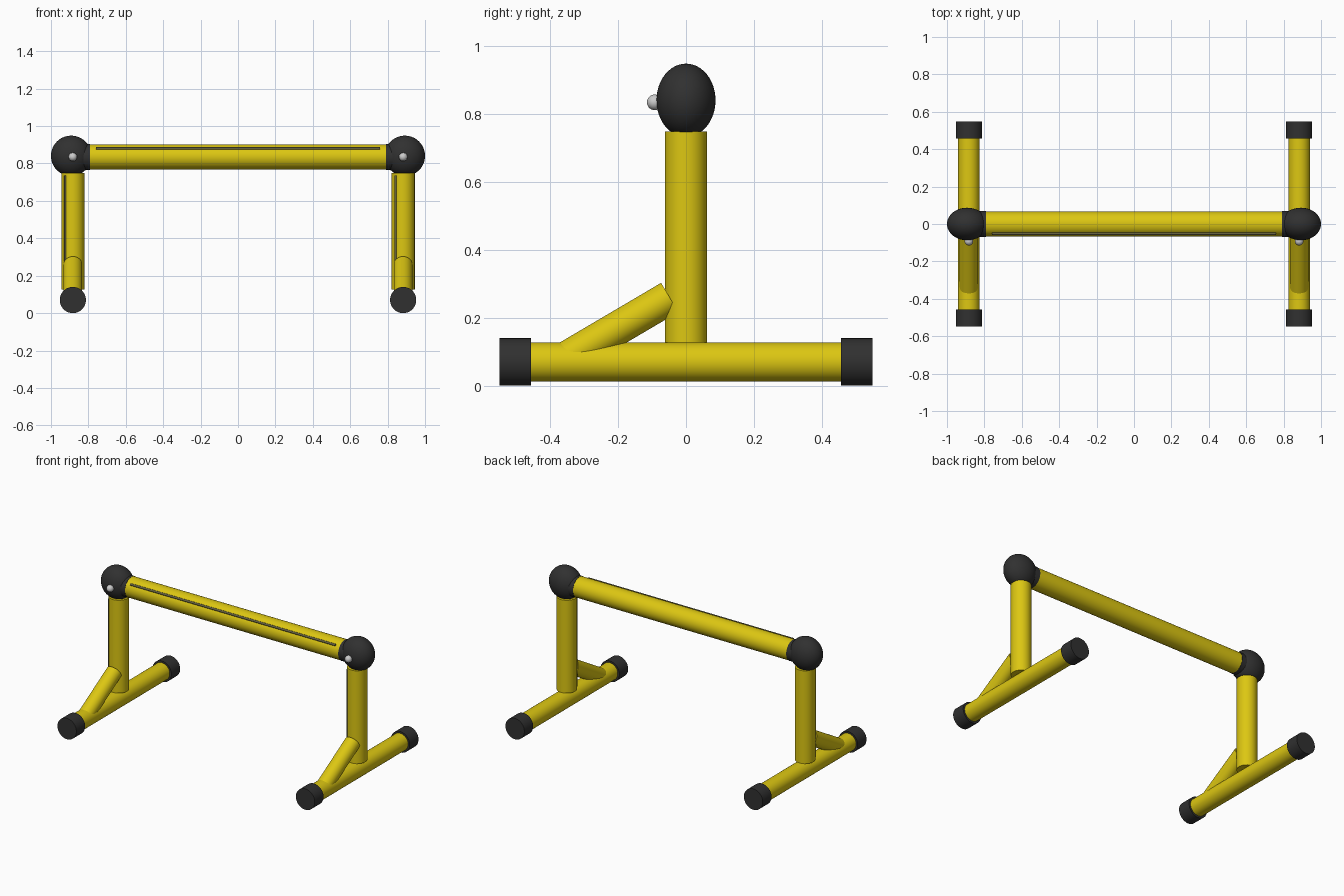
import bpy
import math
from mathutils import Vector

cube = bpy.data.objects.get("Cube")
if cube:
    bpy.data.objects.remove(cube, do_unlink=True)


def make_material(name, rgb):
    mat = bpy.data.materials.new(name)
    mat.use_nodes = True
    mat.diffuse_color = (*rgb, 1)
    mat.node_tree.nodes["Principled BSDF"].inputs["Base Color"].default_value = (*rgb, 1)
    return mat


YELLOW = make_material("yellow paint", (0.72, 0.57, 0.006))
BLACK = make_material("black rubber", (0.03, 0.03, 0.03))
STEEL = make_material("light steel", (0.6, 0.6, 0.6))
GROOVE = make_material("dark olive trim", (0.13, 0.12, 0.05))


def finish(name, mat):
    obj = bpy.context.object
    obj.name = name
    obj.data.materials.append(mat)
    bpy.ops.object.shade_smooth_by_angle(angle=math.radians(40))
    return obj


def tube(name, start, end, radius, mat, sides=48):
    """Closed cylinder between two points."""
    start, end = Vector(start), Vector(end)
    axis = end - start
    bpy.ops.mesh.primitive_cylinder_add(
        vertices=sides, radius=radius, depth=axis.length, location=(start + end) / 2,
        rotation=axis.to_track_quat("Z", "Y").to_euler())
    return finish(name, mat)


def ball(name, centre, radii, mat):
    bpy.ops.mesh.primitive_uv_sphere_add(segments=48, ring_count=24, radius=1, location=centre)
    bpy.context.object.scale = radii
    bpy.ops.object.transform_apply(location=False, rotation=False, scale=True)
    return finish(name, mat)


BAR_Z = 0.838
FOOT_Z = 0.073
SIDE_X = 0.883

# Top rail with its thin raised trim
tube("top_rail", (-0.8, 0, BAR_Z), (0.8, 0, BAR_Z), 0.067, YELLOW)
tube("rail_trim", (-0.76, -0.052, BAR_Z + 0.045), (0.76, -0.052, BAR_Z + 0.045),
     0.007, GROOVE, 12)

for side, s in (("left", 1), ("right", -1)):
    x = s * SIDE_X
    # Corner joint, collar and bolt
    ball(side + "_corner_joint", (s * 0.892, 0, 0.844), (0.108, 0.087, 0.108), BLACK)
    tube(side + "_rail_collar", (s * 0.79, 0, BAR_Z), (s * 0.86, 0, BAR_Z), 0.0685, BLACK)
    ball(side + "_bolt", (x, -0.092, BAR_Z), (0.023, 0.023, 0.023), STEEL)

    # Upright and its trim
    tube(side + "_upright", (x, 0, 0.13), (x, 0, 0.752), 0.062, YELLOW)
    tube(side + "_upright_trim", (x - 0.04, -0.047, 0.14), (x - 0.04, -0.047, 0.74),
         0.006, GROOVE, 12)

    # Diagonal brace
    tube(side + "_brace", (x, -0.364, 0.077), (x, -0.048, 0.263), 0.05, YELLOW)

    # Foot tube and end caps
    tube(side + "_foot", (x, -0.5, FOOT_Z), (x, 0.5, FOOT_Z), 0.058, YELLOW)
    for end, e in (("front", -1), ("back", 1)):
        tube(side + "_" + end + "_foot_cap", (x, e * 0.456, FOOT_Z),
             (x, e * 0.549, FOOT_Z), 0.07, BLACK)

# Rest the end caps on the ground
for obj in bpy.context.scene.objects:
    if obj.type == "MESH":
        obj.location.z -= FOOT_Z - 0.07
